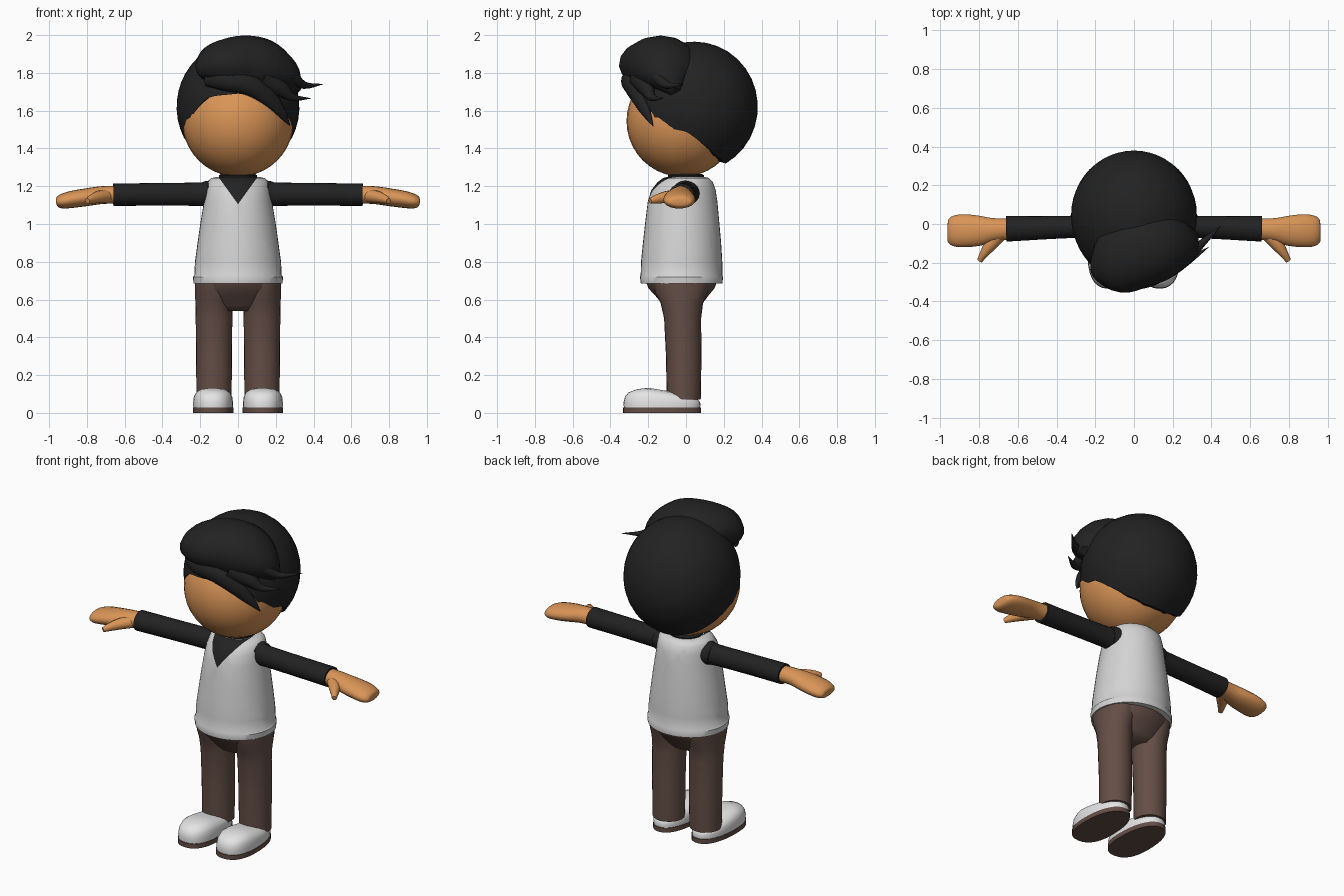
import bpy, bmesh, math
from mathutils import Vector

if "Cube" in bpy.data.objects:
    bpy.data.objects.remove(bpy.data.objects["Cube"])


def material(name, rgb):
    m = bpy.data.materials.new(name)
    m.diffuse_color = (*rgb, 1)
    m.use_nodes = True
    m.node_tree.nodes["Principled BSDF"].inputs["Base Color"].default_value = m.diffuse_color
    return m


BLACK = material("soft black", (0.016, 0.016, 0.016))
SKIN = material("skin tan", (0.70, 0.30, 0.095))
VEST = material("vest grey white", (0.66, 0.66, 0.66))
WHITE = material("shoe white", (0.78, 0.78, 0.78))
BROWN = material("trouser brown", (0.127, 0.076, 0.061))


def finish(name, bm, mats, angle=40):
    bmesh.ops.recalc_face_normals(bm, faces=bm.faces)
    me = bpy.data.meshes.new(name)
    bm.to_mesh(me)
    bm.free()
    for m in mats:
        me.materials.append(m)
    ob = bpy.data.objects.new(name, me)
    bpy.context.collection.objects.link(ob)
    bpy.ops.object.select_all(action='DESELECT')
    ob.select_set(True)
    bpy.context.view_layer.objects.active = ob
    bpy.ops.object.shade_smooth_by_angle(angle=math.radians(angle))
    return ob


def loft(rings):
    """Skin a list of equal-length point rings and cap both ends."""
    bm = bmesh.new()
    vs = [[bm.verts.new(p) for p in r] for r in rings]
    n = len(vs[0])
    for a, b in zip(vs, vs[1:]):
        for i in range(n):
            j = (i + 1) % n
            bm.faces.new((a[i], a[j], b[j], b[i]))
    bm.faces.new(vs[0][::-1])
    bm.faces.new(vs[-1])
    return bm


def stack(profile, cx=0, n=32):
    """Horizontal ellipses from rows of (z, rx, y centre, ry)."""
    angs = [2 * math.pi * i / n for i in range(n)]
    return loft([[(cx + rx * math.cos(a), yc + ry * math.sin(a), z) for a in angs]
                 for z, rx, yc, ry in profile])


def tube(rows, n=16, steps=4):
    """Smooth tapered tube through rows of (x, y, z, width radius, height radius)."""
    rows = [Vector(r) for r in rows]
    ext = [rows[0] * 2 - rows[1]] + rows + [rows[-1] * 2 - rows[-2]]
    pts = []
    for i in range(1, len(ext) - 2):
        a, b, c, d = ext[i - 1:i + 3]
        for k in range(steps):
            t = k / steps
            pts.append(0.5 * (2 * b + (c - a) * t + (2 * a - 5 * b + 4 * c - d) * t ** 2
                              + (3 * b - a - 3 * c + d) * t ** 3))
    pts.append(rows[-1])
    rings = []
    for i, p in enumerate(pts):
        q, r = pts[max(i - 1, 0)], pts[min(i + 1, len(pts) - 1)]
        tan = Vector(r[:3]) - Vector(q[:3])
        side = tan.cross(Vector((0, 0, 1))).normalized()
        up = side.cross(tan).normalized()
        w, h = max(p[3], 0.001), max(p[4], 0.001)
        rings.append([Vector(p[:3]) + side * w * math.cos(2 * math.pi * k / n)
                      + up * h * math.sin(2 * math.pi * k / n) for k in range(n)])
    return loft(rings)


# Head
bm = bmesh.new()
bmesh.ops.create_uvsphere(bm, u_segments=32, v_segments=20, radius=0.295)
bmesh.ops.translate(bm, verts=bm.verts, vec=(0, -0.02, 1.545))
finish("head", bm, [SKIN])

# Hair cap: dome whose lower edge follows a hairline given as (degrees from front, z)
HAIRLINE = [(0, 1.69), (28, 1.675), (43, 1.61), (54, 1.54), (62, 1.51), (82, 1.49),
            (100, 1.42), (120, 1.36), (150, 1.325), (180, 1.32)]


def hair_edge(deg):
    for (a, za), (b, zb) in zip(HAIRLINE, HAIRLINE[1:]):
        if deg <= b:
            return za + (zb - za) * (deg - a) / (b - a)
    return HAIRLINE[-1][1]


CZ, RZ, N, ROWS = 1.62, 0.345, 48, 14
rings = [[] for _ in range(ROWS + 2)]
for i in range(N):
    deg = 360 * i / N
    a = math.radians(deg)
    tmax = math.acos((hair_edge(min(deg, 360 - deg)) - CZ) / RZ)
    ry = 0.35 if math.cos(a) > 0 else 0.335
    for k in range(ROWS + 1):
        t = max(tmax * k / ROWS, 0.01)
        rings[k].append((0.325 * math.sin(t) * math.sin(a),
                         0.045 - ry * math.sin(t) * math.cos(a), CZ + RZ * math.cos(t)))
    x, y, z = rings[ROWS][-1]
    rings[ROWS + 1].append((x * 0.7, y * 0.7, z + 0.02))
finish("hair_cap", loft(rings), [BLACK], 50)

# Swept quiff, fringe and loose wisps
LOCKS = {
    "hair_quiff": [(-0.20, -0.23, 1.78, 0.02, 0.02), (-0.17, -0.225, 1.81, 0.10, 0.08),
                   (-0.10, -0.20, 1.84, 0.17, 0.125), (0.02, -0.14, 1.845, 0.19, 0.153),
                   (0.14, -0.11, 1.825, 0.18, 0.15), (0.24, -0.09, 1.78, 0.13, 0.10),
                   (0.31, -0.06, 1.70, 0.03, 0.03)],
    "hair_fringe": [(-0.17, -0.25, 1.76, 0.02, 0.03), (-0.07, -0.29, 1.76, 0.05, 0.055),
                    (0.06, -0.285, 1.735, 0.045, 0.055), (0.16, -0.255, 1.67, 0.03, 0.045),
                    (0.23, -0.21, 1.59, 0.02, 0.028), (0.275, -0.175, 1.52, 0.002, 0.002)],
    "hair_wisp_upper": [(0.16, -0.18, 1.84, 0.06, 0.07), (0.27, -0.16, 1.79, 0.04, 0.04),
                        (0.35, -0.10, 1.735, 0.02, 0.02), (0.45, -0.01, 1.74, 0.001, 0.001)],
    "hair_wisp_lower": [(0.12, -0.25, 1.77, 0.05, 0.06), (0.22, -0.21, 1.72, 0.04, 0.045),
                        (0.29, -0.18, 1.67, 0.02, 0.02), (0.385, -0.12, 1.665, 0.001, 0.001)],
}
for name, rows in LOCKS.items():
    finish(name, tube(rows), [BLACK], 50)

# Neck band
finish("collar", stack([(1.20, 0.10, 0, 0.095), (1.258, 0.10, 0, 0.095),
                        (1.265, 0.09, 0, 0.085)]), [BLACK])

# Vest with hem, and V-neck cut into the front
bm = stack([(0.685, 0.225, -0.022, 0.205), (0.685, 0.236, -0.023, 0.216),
            (0.72, 0.238, -0.024, 0.220), (0.728, 0.231, -0.024, 0.216),
            (0.80, 0.228, -0.023, 0.215), (0.90, 0.214, -0.021, 0.207),
            (1.00, 0.200, -0.020, 0.197), (1.12, 0.180, -0.018, 0.184),
            (1.18, 0.171, -0.013, 0.170), (1.222, 0.162, -0.004, 0.146),
            (1.243, 0.142, 0, 0.122), (1.250, 0.105, 0, 0.098)], n=40)
V_Z, SLOPE = 1.105, 0.72
for s in (-1, 1):
    bmesh.ops.bisect_plane(bm, geom=bm.verts[:] + bm.edges[:] + bm.faces[:],
                           plane_co=(0, 0, V_Z), plane_no=(1, 0, -s * SLOPE))
for f in bm.faces:
    c = f.calc_center_median()
    if c.y < 0 and c.z > V_Z and abs(c.x) < SLOPE * (c.z - V_Z) - 1e-4:
        f.material_index = 1
finish("vest", bm, [VEST, BLACK])

# Hips
finish("hips", stack([(0.54, 0.11, -0.02, 0.075), (0.57, 0.17, -0.02, 0.10),
                      (0.62, 0.208, -0.022, 0.14), (0.66, 0.221, -0.024, 0.175),
                      (0.70, 0.223, -0.024, 0.19)]), [BROWN], 60)


def shoe_ring(cx, scale, z, drop):
    """Foot outline, narrower at the heel, with the rear lowered by drop."""
    ring = []
    for i in range(32):
        a = 2 * math.pi * i / 32
        c, s = math.cos(a), math.sin(a)
        x = 0.107 * math.copysign(abs(c) ** 0.85, c) * (1 - 0.10 * s)
        y = -0.127 + 0.207 * scale * math.copysign(abs(s) ** 0.85, s)
        rear = min(max((y + 0.2) / 0.27, 0), 1)
        ring.append((cx + x * scale, y, z - drop * rear))
    return ring


for s, side in ((-1, "left"), (1, "right")):
    # Trouser leg
    finish(side + "_leg", stack([(0.07, 0.093, -0.012, 0.090), (0.30, 0.095, -0.012, 0.094),
                                 (0.50, 0.097, -0.018, 0.098), (0.58, 0.099, -0.022, 0.112),
                                 (0.64, 0.100, -0.024, 0.140), (0.69, 0.100, -0.024, 0.150)],
                                cx=s * 0.127, n=24), [BROWN], 60)
    # Shoe and sole
    cx = s * 0.132
    finish(side + "_sole", loft([shoe_ring(cx, 1, 0, 0), shoe_ring(cx, 1, 0.028, 0)]), [BROWN])
    finish(side + "_shoe", loft([shoe_ring(cx, sc, z, d) for sc, z, d in (
        (0.975, 0.026, 0), (0.985, 0.055, 0.005), (0.95, 0.085, 0.02), (0.86, 0.108, 0.03),
        (0.65, 0.125, 0.04), (0.35, 0.133, 0.045))]), [WHITE], 60)
    # Sleeve
    finish(side + "_sleeve", tube([(s * 0.10, 0, 1.16, 0.08, 0.075), (s * 0.165, -0.005, 1.16, 0.072, 0.068),
                                   (s * 0.20, -0.01, 1.158, 0.058, 0.062),
                                   (s * 0.42, -0.018, 1.157, 0.059, 0.060),
                                   (s * 0.66, -0.025, 1.155, 0.066, 0.059)], n=24), [BLACK])
    # Mitten hand and thumb
    finish(side + "_hand", tube([(s * 0.64, -0.025, 1.155, 0.055, 0.047), (s * 0.72, -0.03, 1.153, 0.060, 0.047),
                                 (s * 0.80, -0.035, 1.142, 0.078, 0.047), (s * 0.88, -0.035, 1.130, 0.085, 0.045),
                                 (s * 0.93, -0.037, 1.120, 0.079, 0.039), (s * 0.955, -0.038, 1.115, 0.064, 0.027),
                                 (s * 0.962, -0.038, 1.114, 0.045, 0.012)], n=20, steps=3), [SKIN], 60)
    finish(side + "_thumb", tube([(s * 0.695, -0.05, 1.148, 0.040, 0.036), (s * 0.74, -0.105, 1.142, 0.034, 0.032),
                                  (s * 0.775, -0.155, 1.132, 0.022, 0.024),
                                  (s * 0.797, -0.19, 1.122, 0.014, 0.014)], n=14, steps=3), [SKIN], 60)
